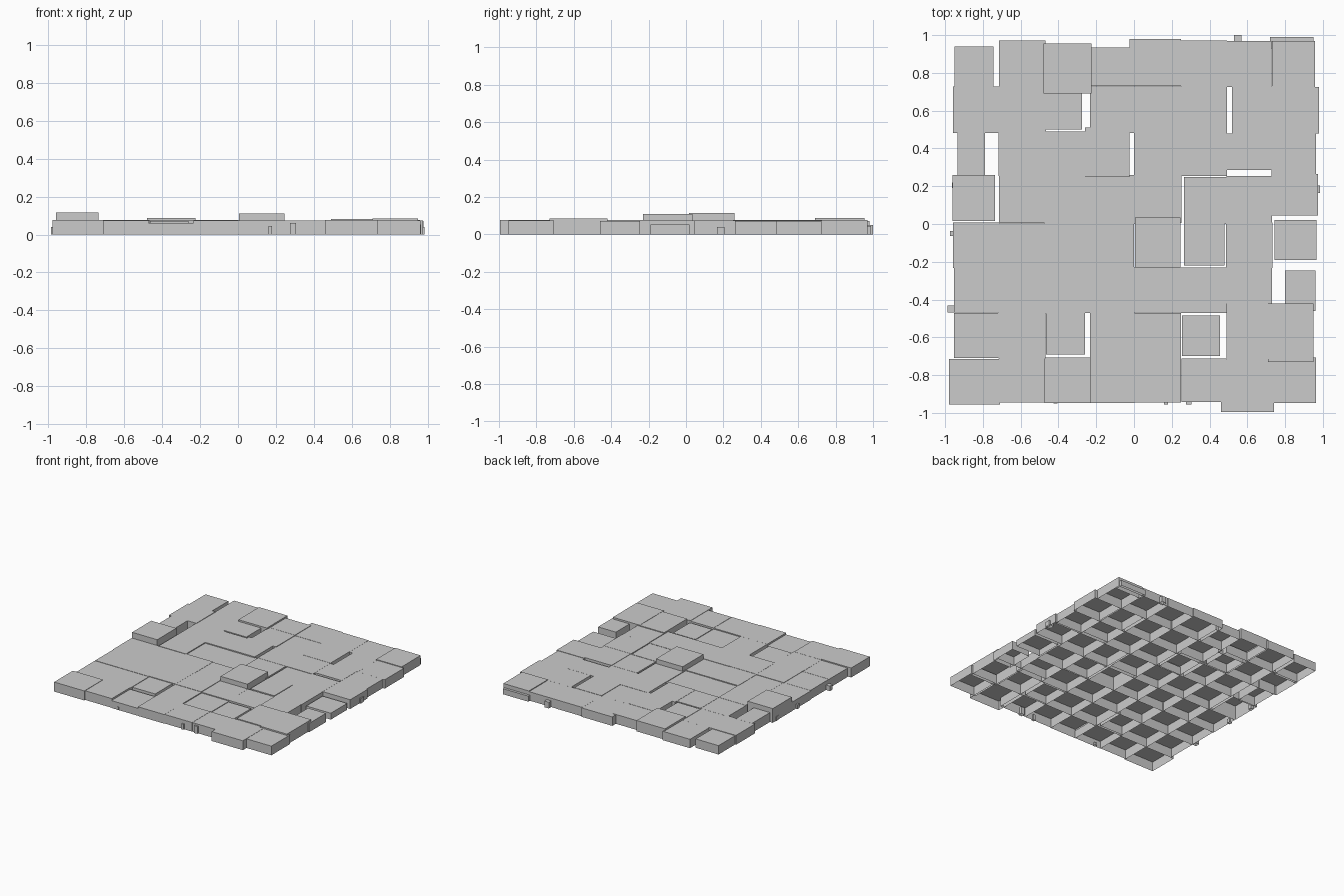
import bpy, bmesh, random

random.seed(4)

def box(name, x0, x1, y0, y1, top, bottom=0.0):
    """Slab with four sides and a top, open underneath."""
    bm = bmesh.new()
    bmesh.ops.create_cube(bm, size=1)
    for v in bm.verts:
        v.co.x = x1 if v.co.x > 0 else x0
        v.co.y = y1 if v.co.y > 0 else y0
        v.co.z = top if v.co.z > 0 else bottom
    bm.normal_update()
    under = [f for f in bm.faces if f.normal.z < -0.5]
    bmesh.ops.delete(bm, geom=under, context='FACES_ONLY')
    me = bpy.data.meshes.new(name)
    bm.to_mesh(me)
    bm.free()
    ob = bpy.data.objects.new(name, me)
    bpy.context.collection.objects.link(ob)
    return ob

# regular grid lines (rows run from the back to the front)
xs = [-0.955, -0.715, -0.47, -0.23, 0.0, 0.25, 0.49, 0.73, 0.96]
ys = [0.97, 0.725, 0.485, 0.255, 0.005, -0.23, -0.47, -0.71, -0.945]

# slabs that are visibly shifted or shrunk: (row, column): x0, x1, y0, y1
shifted = {
    (0, 0): (-.95, -.745, .71, .94),
    (0, 2): (-.48, -.225, .69, .955),
    (0, 3): (-.225, 0, .73, .935),
    (0, 4): (-.025, .25, .73, .98),
    (1, 2): (-.48, -.275, .50, .73),
    (1, 6): (.52, .74, .48, .73),
    (1, 7): (.73, .98, .48, .725),
    (2, 0): (-.935, -.79, .25, .49),
    (2, 3): (-.26, -.025, .25, .51),
    (2, 6): (.49, .73, .285, .48),
    (3, 0): (-.96, -.735, .015, .26),
    (3, 5): (.265, .49, 0, .25),
    (3, 7): (.73, .975, .045, .265),
    (4, 4): (.005, .245, -.23, .035),
    (4, 5): (.265, .48, -.22, .01),
    (4, 7): (.745, .965, -.19, .02),
    (5, 7): (.80, .96, -.46, -.245),
    (6, 2): (-.465, -.26, -.69, -.465),
    (6, 5): (.255, .455, -.70, -.485),
    (6, 6): (.49, .72, -.715, -.42),
    (6, 7): (.71, .95, -.73, -.42),
    (7, 0): (-.98, -.71, -.955, -.715),
    (7, 6): (.46, .74, -.995, -.715),
}

# slabs that stand proud or sit low
heights = {(3, 0): .115, (4, 4): .11, (0, 2): .088, (6, 7): .085, (6, 6): .083,
           (4, 7): .052, (7, 2): .06, (3, 2): .067, (3, 3): .067,
           (6, 4): .066, (6, 5): .066, (7, 6): .076}

for r in range(8):
    for c in range(8):
        g = random.uniform(-0.002, 0.004)
        area = shifted.get((r, c), (xs[c] - g, xs[c + 1] + g, ys[r + 1] - g, ys[r] + g))
        top = heights.get((r, c), random.uniform(0.071, 0.077))
        box(f"paving_slab_{r}_{c}", *area, top)

# low sill along the back edge
box("back_sill", .72, .95, .93, .99, .045)

# small stones poking out around the border: centre x, centre y, half size, height
for i, (x, y, h, z) in enumerate([(-.97, -.45, .018, .04), (.55, .98, .02, .05),
                                  (-.415, -.94, .01, .025), (.17, -.945, .01, .045),
                                  (.29, -.94, .015, .06), (.965, .185, .02, .04),
                                  (-.96, -.05, .013, .035), (-.95, .205, .014, .035)]):
    box(f"border_stone_{i}", x - h, x + h, y - h, y + h, z)
